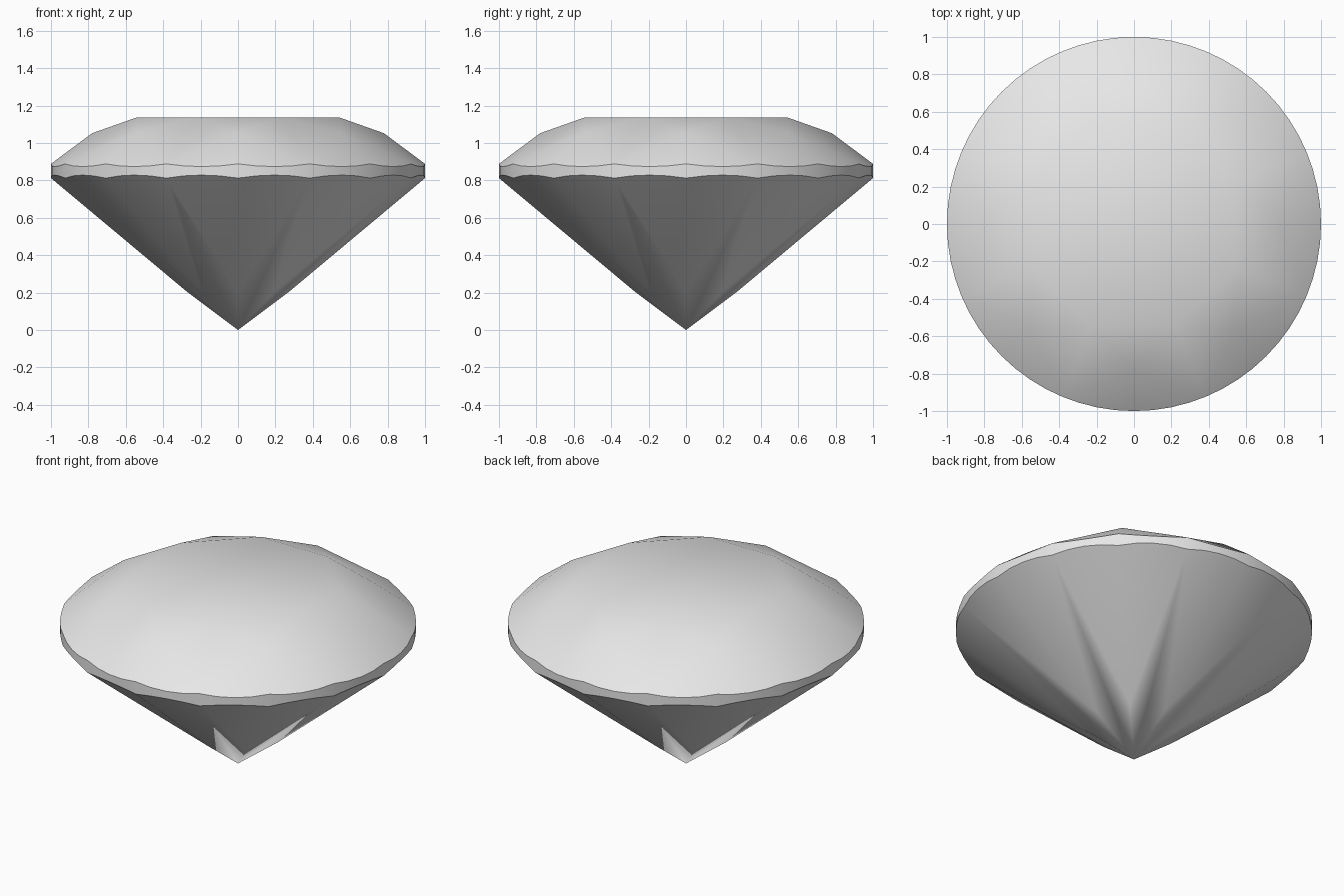
import bpy
import bmesh
from math import cos, sin, pi, radians

cube = bpy.data.objects.get("Cube")
if cube:
    bpy.data.objects.remove(cube, do_unlink=True)

# Eight-fold round cut: 64 girdle steps, 4 per half facet
SEG, HALF = 64, 4
STEP = 2 * HALF
TABLE_R, TABLE_Z = 0.59, 1.135
STAR_R, STAR_Z = 0.78, 1.052
GIRDLE_TOP, GIRDLE_LOW = 0.888, 0.812
LOWER_R, LOWER_Z = 0.27, 0.202

bm = bmesh.new()


def point(i, r, z):
    a = 2 * pi * i / SEG
    return bm.verts.new((r * cos(a), r * sin(a), z))


def ring(start, r, z):
    return [point(i, r, z) for i in range(start, SEG, STEP)]


def scalloped_ring(z, slope):
    """Girdle edge where flat facets meet the round wall."""
    verts = []
    for i in range(SEG):
        d = 2 * pi * (i % HALF - HALF / 2) / SEG
        verts.append(point(i, 1, z + slope * (cos(d) - cos(pi / 16))))
    return verts


def half_facets(tip, edge, k):
    """Two facets running from one inner tip to the girdle."""
    for start in (k * STEP - HALF, k * STEP):
        bm.faces.new([tip] + [edge[(start + j) % SEG] for j in range(HALF + 1)])


table = ring(HALF, TABLE_R, TABLE_Z)
stars = ring(0, STAR_R, STAR_Z)
lowers = ring(0, LOWER_R, LOWER_Z)
top = scalloped_ring(GIRDLE_TOP, (GIRDLE_TOP - STAR_Z) / (1 - STAR_R))
low = scalloped_ring(GIRDLE_LOW, (GIRDLE_LOW - LOWER_Z) / (1 - LOWER_R))
culet = bm.verts.new((0, 0, 0))

# Table, crown and pavilion facets
bm.faces.new(table)
for k in range(8):
    n = (k + 1) % 8
    main = k * STEP + HALF
    bm.faces.new((table[k - 1], stars[k], table[k]))
    bm.faces.new((table[k], stars[k], top[main], stars[n]))
    bm.faces.new((culet, lowers[n], low[main], lowers[k]))
    half_facets(stars[k], top, k)
    half_facets(lowers[k], low, k)

# Girdle wall
for i in range(SEG):
    bm.faces.new((low[i - 1], low[i], top[i], top[i - 1]))

bmesh.ops.recalc_face_normals(bm, faces=bm.faces)
mesh = bpy.data.meshes.new("gemstone")
bm.to_mesh(mesh)
bm.free()

# Single pale grey material
mat = bpy.data.materials.new("pale grey")
mat.use_nodes = True
colour = (0.8, 0.8, 0.8, 1)
mat.diffuse_color = colour
for node in mat.node_tree.nodes:
    if node.type == "BSDF_PRINCIPLED":
        node.inputs["Base Color"].default_value = colour
mesh.materials.append(mat)

gem = bpy.data.objects.new("gemstone", mesh)
bpy.context.collection.objects.link(gem)
bpy.ops.object.select_all(action="DESELECT")
gem.select_set(True)
bpy.context.view_layer.objects.active = gem
bpy.ops.object.shade_smooth_by_angle(angle=radians(35))
